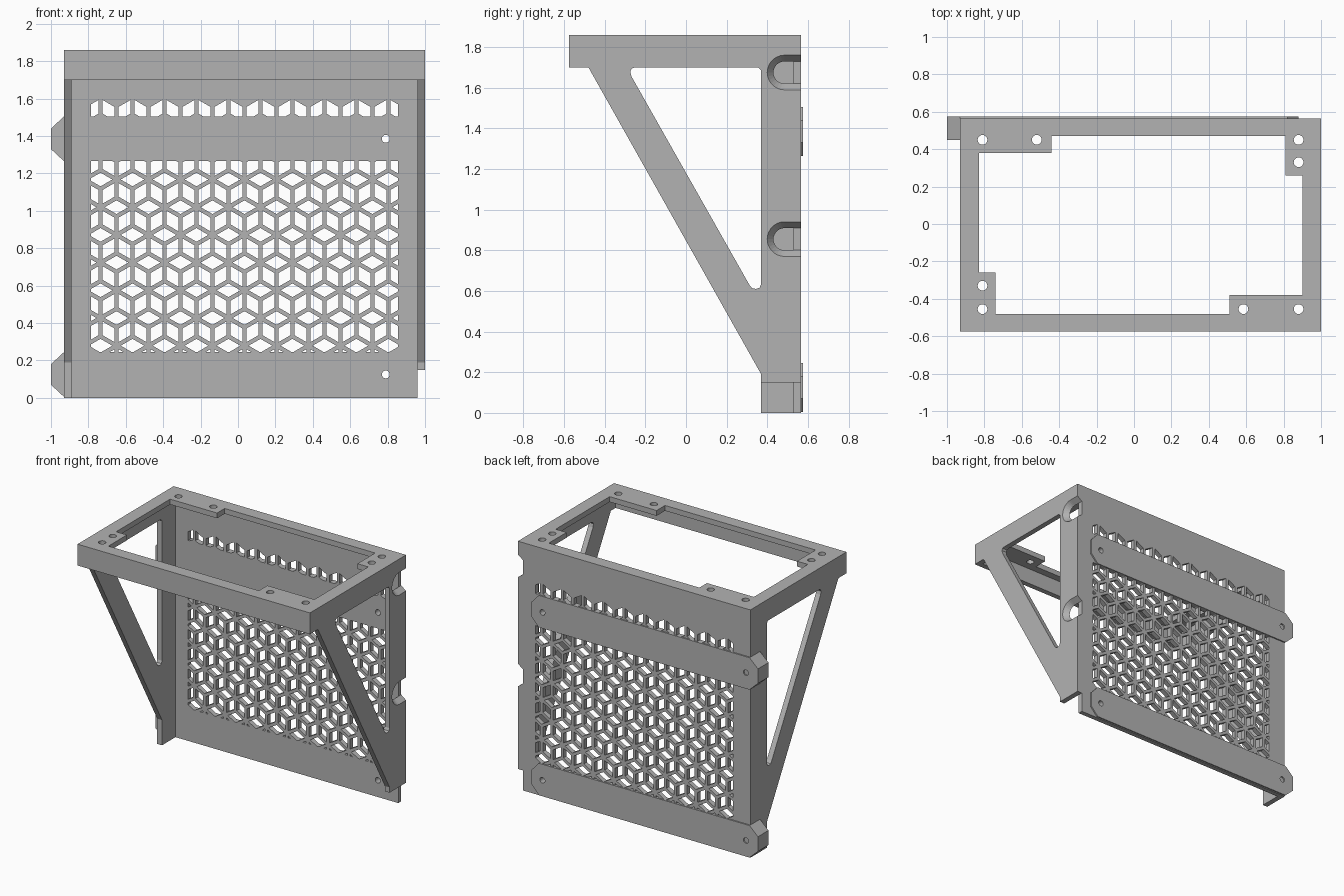
import bpy, bmesh, math
from mathutils import Vector

if "Cube" in bpy.data.objects:
    bpy.data.objects.remove(bpy.data.objects["Cube"], do_unlink=True)

GREY = bpy.data.materials.new("matte grey")
GREY.use_nodes = True
GREY.diffuse_color = (0.45, 0.45, 0.45, 1)
GREY.node_tree.nodes["Principled BSDF"].inputs["Base Color"].default_value = (0.45, 0.45, 0.45, 1)


def place(axis, point, d):
    """Put a 2D point on the plane at distance d along an axis."""
    a, b = point
    return {"x": (d, a, b), "y": (a, d, b), "z": (a, b, d)}[axis]


def loft(bm, axis, start, poly_a, end, poly_b=None):
    """Closed solid between two matching polygons."""
    va = [bm.verts.new(place(axis, p, start)) for p in poly_a]
    vb = [bm.verts.new(place(axis, p, end)) for p in (poly_b or poly_a)]
    bm.faces.new(va)
    bm.faces.new(vb[::-1])
    n = len(va)
    for i in range(n):
        j = (i + 1) % n
        bm.faces.new((va[j], va[i], vb[i], vb[j]))


def finish(name, bm):
    bmesh.ops.recalc_face_normals(bm, faces=bm.faces)
    mesh = bpy.data.meshes.new(name)
    bm.to_mesh(mesh)
    bm.free()
    mesh.materials.append(GREY)
    obj = bpy.data.objects.new(name, mesh)
    bpy.context.scene.collection.objects.link(obj)
    return obj


def solid(name, axis, start, end, poly):
    bm = bmesh.new()
    loft(bm, axis, start, poly, end)
    return finish(name, bm)


def carve(obj, bm):
    """Cut the bmesh out of the object and drop the cutter."""
    cutter = finish("cutter", bm)
    cutter.hide_render = True
    mod = obj.modifiers.new("cut", "BOOLEAN")
    mod.operation, mod.solver, mod.object = "DIFFERENCE", "EXACT", cutter
    deps = bpy.context.evaluated_depsgraph_get()
    mesh = bpy.data.meshes.new_from_object(obj.evaluated_get(deps))
    obj.modifiers.clear()
    obj.data = mesh
    mesh.materials.clear()
    mesh.materials.append(GREY)
    bpy.data.objects.remove(cutter, do_unlink=True)


def rect(a0, a1, b0, b1):
    return [(a0, b0), (a1, b0), (a1, b1), (a0, b1)]


def circle(a, b, r, n=20):
    return [(a + r * math.cos(math.tau * i / n), b + r * math.sin(math.tau * i / n)) for i in range(n)]


LEFT, RIGHT, WALL = -0.93, 1.0, 0.04
FRONT, BACK, TOP = -0.575, 0.565, 1.86
LIP = TOP - 0.04
BAR_Z = (0.125, 1.385)

# Top flange with screw tabs
flange = solid("top_flange", "z", LIP, TOP, rect(LEFT, RIGHT, FRONT, BACK))
opening = [(-0.83, 0.38), (-0.44, 0.38), (-0.44, 0.47), (0.81, 0.47), (0.81, 0.26), (0.9, 0.26),
           (0.9, -0.38), (0.51, -0.38), (0.51, -0.48), (-0.74, -0.48), (-0.74, -0.26), (-0.83, -0.26)]
bm = bmesh.new()
loft(bm, "z", LIP - 0.1, opening, TOP + 0.1)
for x, ys in ((-0.81, (0.45, -0.33, -0.455)), (-0.52, (0.45,)),
              (0.88, (0.45, 0.33, -0.455)), (0.585, (-0.455,))):
    for y in ys:
        loft(bm, "z", LIP - 0.1, circle(x, y, 0.026), TOP + 0.1)
carve(flange, bm)

# Front rim
solid("front_rim", "y", FRONT, FRONT + WALL, rect(LEFT + WALL, RIGHT - WALL, 1.7, LIP))

# Triangular side brackets with a rounded triangular opening
window = [(-0.268, 1.655), (-0.274, 1.68), (-0.266, 1.695), (-0.25, 1.7), (0.355, 1.7), (0.37, 1.685),
          (0.37, 0.635), (0.362, 0.616), (0.345, 0.61), (0.325, 0.614), (0.312, 0.63)]


def bracket(name, x, foot):
    outline = [(FRONT, 1.7), (-0.48, 1.7), (0.37, 0.19), (0.37, foot),
               (BACK, foot), (BACK, LIP), (FRONT, LIP)]
    side = solid(name, "x", x, x + WALL, outline)
    cut = bmesh.new()
    loft(cut, "x", x - 0.1, window, x + WALL + 0.1)
    carve(side, cut)
    return side


bracket("right_side_bracket", LEFT, 0.0)
slotted = bracket("left_side_bracket", RIGHT - WALL, 0.15)


# Tapered slots open to the back
def slot(z, r, n=14):
    arc = [(0.485 - r * math.sin(math.pi * i / n), z + r * math.cos(math.pi * i / n)) for i in range(n + 1)]
    return [(0.62, z + r)] + arc + [(0.62, z - r)]


bm = bmesh.new()
for z in (0.855, 1.675):
    loft(bm, "x", RIGHT + 0.002, slot(z, 0.087), RIGHT - WALL - 0.002, slot(z, 0.053))
carve(slotted, bm)

# Back panel with a cube-pattern lattice
panel = solid("back_panel", "y", BACK - 0.035, BACK, rect(LEFT + WALL, RIGHT - WALL, 0, LIP))
PITCH = 0.171
EDGE = PITCH / math.sqrt(3)


def spoke(deg):
    return Vector((math.cos(math.radians(deg)), math.sin(math.radians(deg)))) * EDGE


def lattice(bm, z0, z1):
    """Flat diamonds, three to a hexagon, trimmed to a window."""
    part = bmesh.new()
    for row in range(10):
        for col in range(-1, 11):
            hub = Vector((-0.735 + PITCH * (col + 0.5 * (row % 2)), 1.513 - 1.5 * EDGE * row))
            for a in (90, 210, 330):
                p, q = spoke(a), spoke(a + 120)
                mid = hub + (p + q) / 2
                corners = [mid + (hub + o - mid) * 0.74 for o in (Vector((0, 0)), p, p + q, q)]
                part.faces.new([part.verts.new(place("y", c, BACK - 0.1)) for c in corners])
    for co, no in (((-0.785, 0, 0), (-1, 0, 0)), ((0.855, 0, 0), (1, 0, 0)),
                   ((0, 0, z0), (0, 0, -1)), ((0, 0, z1), (0, 0, 1))):
        bmesh.ops.bisect_plane(part, geom=part.verts[:] + part.edges[:] + part.faces[:],
                               plane_co=co, plane_no=no, clear_outer=True)
    for f in part.faces:
        loft(bm, "y", BACK - 0.1, [(v.co.x, v.co.z) for v in f.verts], BACK + 0.1)
    part.free()


bm = bmesh.new()
lattice(bm, 0.245, 1.265)
lattice(bm, 1.505, 1.61)
for z in BAR_Z:
    loft(bm, "y", BACK - 0.1, circle(0.79, z, 0.021), BACK + 0.1)
carve(panel, bm)

# Rear mounting bars with a hook on one end
for label, z in zip(("lower", "upper"), BAR_Z):
    tip, half = 0.055, 0.12
    outline = [(-1, z - tip), (LEFT, z - half), (0.82, z - half), (0.88, z - tip),
               (0.88, z + tip), (0.82, z + half), (LEFT, z + half), (-1, z + tip)]
    bar = solid(label + "_mounting_bar", "y", BACK, 0.575, outline)
    bm = bmesh.new()
    for x in (-0.9, 0.79):
        loft(bm, "y", BACK - 0.1, circle(x, z, 0.021), BACK + 0.1)
    carve(bar, bm)
    hook = [(-1, z - tip), (LEFT, z - half), (LEFT, z + half), (-1, z + tip)]
    solid(label + "_hook", "y", 0.45, BACK, hook)
